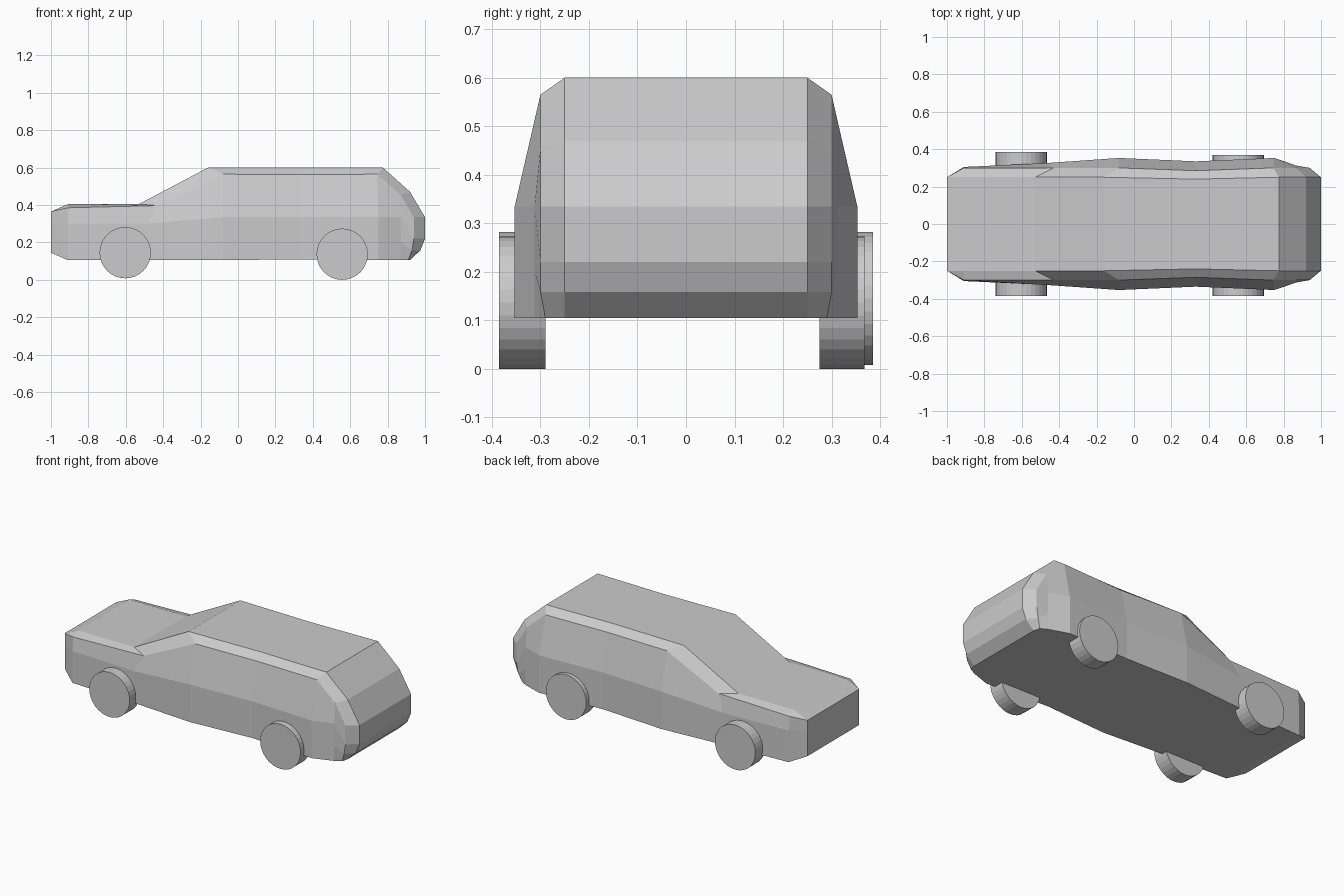
import bpy, bmesh, math

if "Cube" in bpy.data.objects:
    bpy.data.objects.remove(bpy.data.objects["Cube"])

# ---------- car body: cross-sections lofted from nose to tail ----------
def section(x, w, mid_z, shoulder, roof, bottom_z=0.105):
    return [(x, w, bottom_z), (x, w, 0.2), (x, w, mid_z), shoulder, roof]

sections = [
    section(-1.0, 0.25, 0.30, (-1.0, 0.25, 0.365), (-1.0, 0.25, 0.365), 0.145),
    section(-0.91, 0.305, 0.30, (-0.91, 0.30, 0.385), (-0.91, 0.25, 0.405)),
    section(-0.48, 0.325, 0.30, (-0.43, 0.30, 0.397), (-0.53, 0.25, 0.405)),
    section(-0.08, 0.353, 0.335, (-0.08, 0.30, 0.565), (-0.16, 0.25, 0.60)),
    section(0.33, 0.335, 0.335, (0.33, 0.285, 0.562), (0.33, 0.24, 0.60), 0.11),
    section(0.75, 0.353, 0.335, (0.745, 0.30, 0.565), (0.775, 0.25, 0.60)),
    section(0.87, 0.312, 0.335, (0.87, 0.30, 0.455), (0.92, 0.25, 0.47)),
    # rounded tail
    [(0.91, 0.29, 0.105), (0.93, 0.30, 0.158), (0.94, 0.30, 0.22),
     (0.94, 0.30, 0.335), (1.0, 0.25, 0.335)],
    [(0.92, 0.25, 0.105), (0.975, 0.25, 0.158), (1.0, 0.25, 0.22),
     (1.0, 0.25, 0.335), (1.0, 0.25, 0.335)],
]

bm = bmesh.new()
rings = []
for s in sections:
    ring = s + [(x, -y, z) for x, y, z in reversed(s)]
    rings.append([bm.verts.new(p) for p in ring])
n = len(rings[0])
for a, b in zip(rings, rings[1:]):
    for i in range(n):
        j = (i + 1) % n
        bm.faces.new((a[i], a[j], b[j], b[i]))
# nose cap, and tail cap in flat horizontal strips
bm.faces.new(rings[0])
tail = rings[-1]
for i in range(4):
    bm.faces.new((tail[i], tail[i + 1], tail[n - 2 - i], tail[n - 1 - i]))
bmesh.ops.remove_doubles(bm, verts=bm.verts, dist=0.0005)
bmesh.ops.dissolve_degenerate(bm, edges=bm.edges, dist=0.0005)
bmesh.ops.recalc_face_normals(bm, faces=bm.faces)
mesh = bpy.data.meshes.new("car_body")
bm.to_mesh(mesh)
bm.free()
bpy.context.collection.objects.link(bpy.data.objects.new("car_body", mesh))

# ---------- wheels ----------
def wheel(name, x, z, inner, outer):
    bpy.ops.mesh.primitive_cylinder_add(
        vertices=32, radius=0.137, depth=abs(outer - inner),
        location=(x, (inner + outer) / 2, z), rotation=(math.pi / 2, 0, 0))
    bpy.context.object.name = name

wheel("front_wheel_near", -0.603, 0.145, -0.29, -0.385)
wheel("front_wheel_far", -0.603, 0.145, 0.29, 0.385)
wheel("rear_wheel_near", 0.557, 0.137, -0.29, -0.385)
wheel("rear_wheel_far", 0.557, 0.137, 0.275, 0.368)
